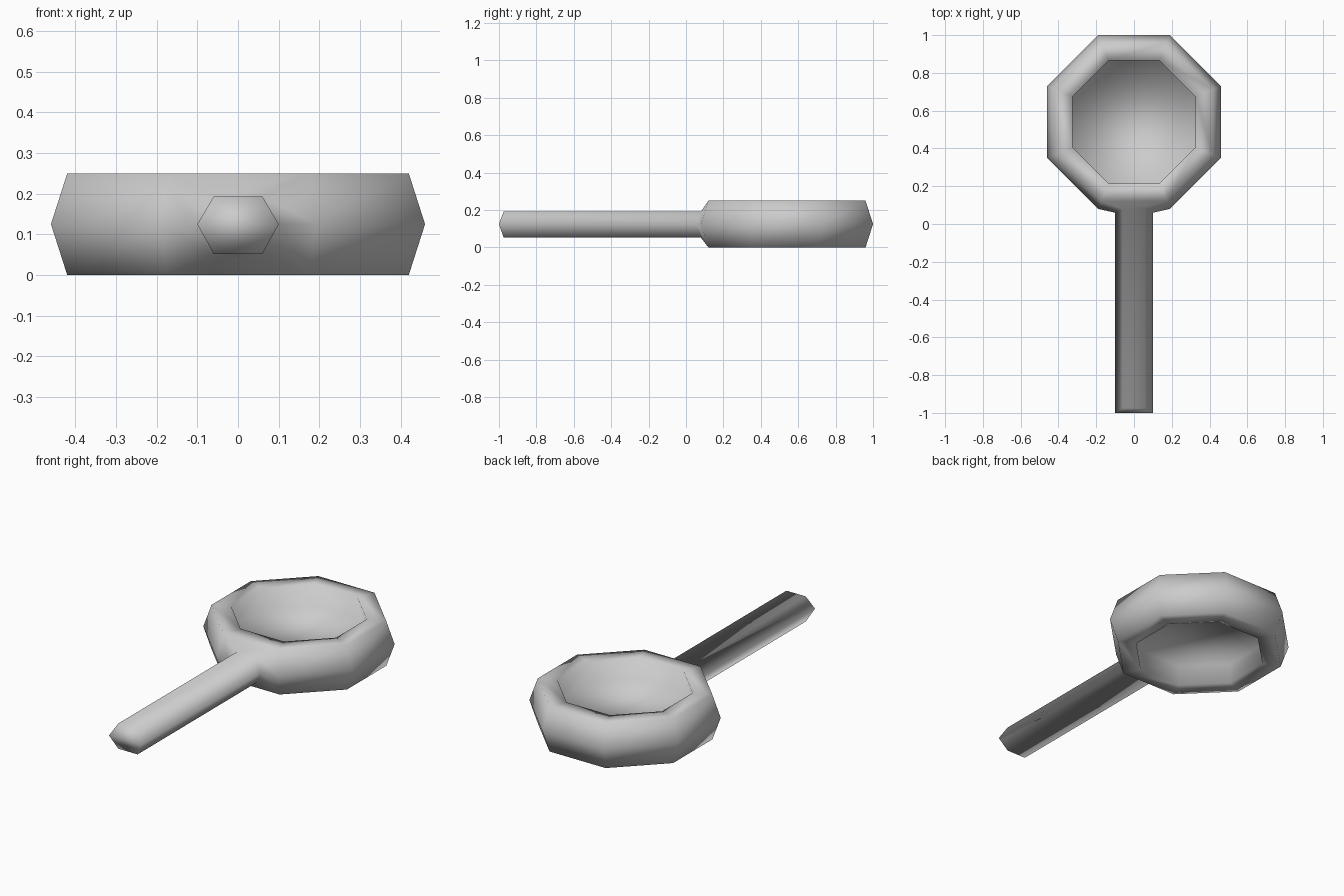
import bpy
import bmesh
import math

# Remove the default object
cube = bpy.data.objects.get("Cube")
if cube:
    bpy.data.objects.remove(cube, do_unlink=True)

# Single grey material
grey = bpy.data.materials.new("light_grey")
grey.use_nodes = True
colour = (0.6, 0.6, 0.6, 1)
grey.diffuse_color = colour
grey.node_tree.nodes["Principled BSDF"].inputs["Base Color"].default_value = colour

SIDES = 8
CENTRE_Y = 0.54
MID = 0.125
bm = bmesh.new()


def octagon(apothem, z):
    """Loop of vertices, its first edge being the front one."""
    radius = apothem / math.cos(math.pi / SIDES)
    loop = []
    for i in range(SIDES):
        a = -math.pi / 2 + (i - 0.5) * 2 * math.pi / SIDES
        loop.append(bm.verts.new((radius * math.cos(a), CENTRE_Y + radius * math.sin(a), z)))
    return loop


def bridge(a, b, skip_first=False):
    n = len(a)
    for i in range(1 if skip_first else 0, n):
        j = (i + 1) % n
        bm.faces.new((a[i], a[j], b[j], b[i]))


def handle_section(y_mid, y_edge):
    """Six-sided section, pointed along its middle row."""
    points = [(-0.1, y_mid, MID), (-0.06, y_edge, 0.052), (0.06, y_edge, 0.052),
              (0.1, y_mid, MID), (0.06, y_edge, 0.193), (-0.06, y_edge, 0.193)]
    return [bm.verts.new(p) for p in points]


# Frame: lower floor, rim, outer wall, rim, upper floor
profile = [(0.325, 0.115), (0.325, 0), (0.42, 0), (0.46, MID),
           (0.42, 0.25), (0.325, 0.25), (0.325, 0.135)]
loops = [octagon(r, z) for r, z in profile]
for k in range(len(loops) - 1):
    # Leave the front of the outer wall open for the handle
    bridge(loops[k], loops[k + 1], skip_first=k in (2, 3))
bm.faces.new(loops[0])
bm.faces.new(loops[-1])

# Handle grows out of the open front
low, mid, top = loops[2], loops[3], loops[4]
opening = [mid[0], low[0], low[1], mid[1], top[1], top[0]]
root = handle_section(0.06, 0.08)
tip = handle_section(-1.0, -0.975)
bridge(opening, root)
bridge(root, tip)
bm.faces.new(tip[:4])
bm.faces.new((tip[3], tip[4], tip[5], tip[0]))

bmesh.ops.recalc_face_normals(bm, faces=bm.faces)
for face in bm.faces:
    face.smooth = True

mesh = bpy.data.meshes.new("hand_lens")
bm.to_mesh(mesh)
bm.free()
mesh.materials.append(grey)
lens = bpy.data.objects.new("hand_lens", mesh)
bpy.context.collection.objects.link(lens)
